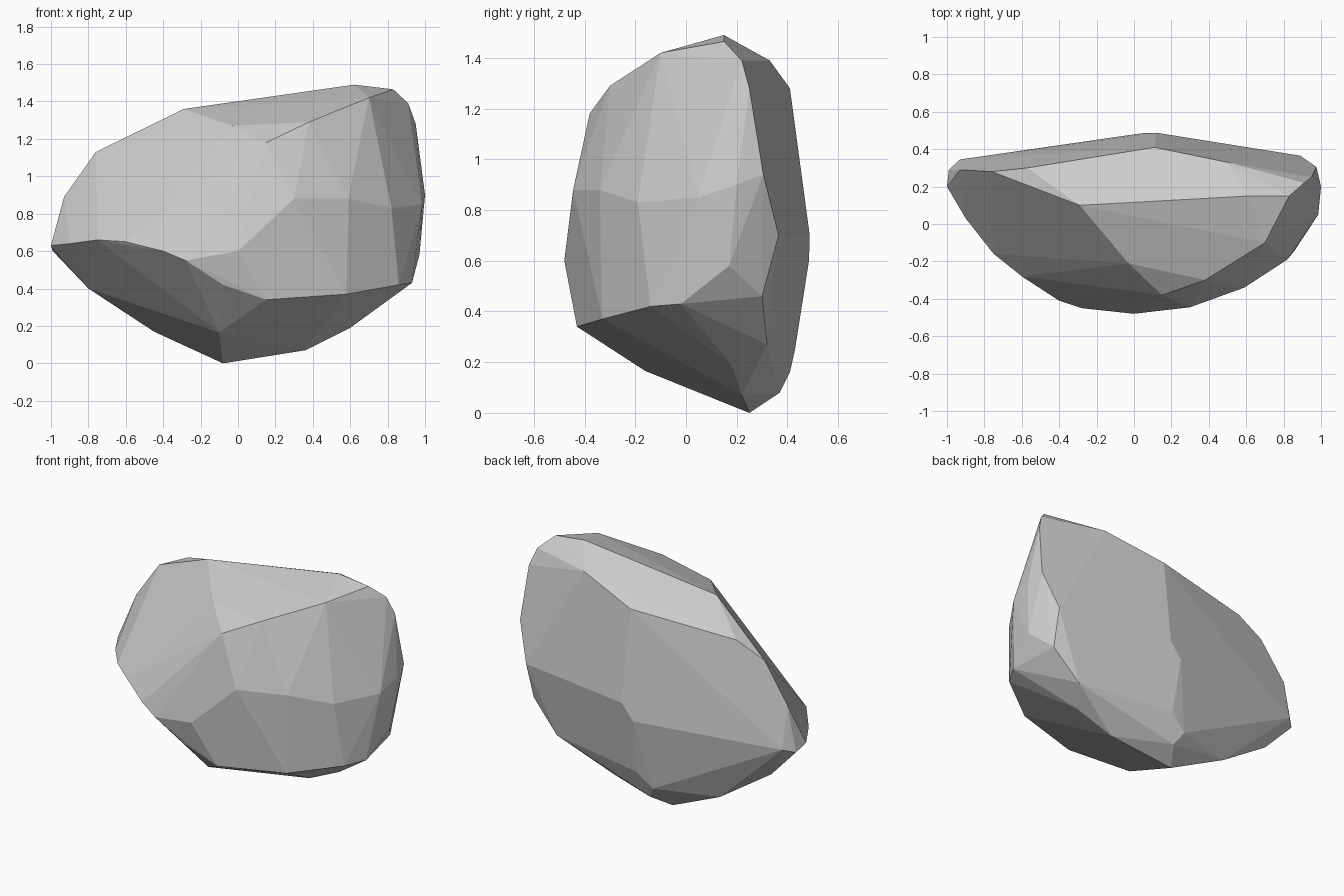
import bpy, bmesh, math

# Rock corners, grouped by zone; the hull of these gives the flat chipped facets
underside = [(-.08, .25, 0), (-.1, -.16, .165), (.36, .22, .07), (.6, .18, .19),
             (.93, -.02, .43), (0, .37, .08), (-.05, .41, .16), (.06, .43, .25),
             (-.45, .3, .17), (-.8, .27, .4), (.7, .32, .27), (.88, .3, .46)]
back = [(.04, .485, .6), (.12, .488, .7), (.89, .365, .7), (-.93, .345, .62),
        (.11, .41, 1.28), (.5, .33, 1.39)]
left_rim = [(-.99, .29, .6), (-1, .2, .63), (-.9, .03, .64), (-.75, -.16, .66),
            (-.6, -.28, .65), (-.4, -.41, .6), (-.28, -.45, .55)]
front = [(0, -.48, .6), (-.08, -.43, .42), (.15, -.43, .34), (.58, -.33, .37),
         (.86, -.14, .42), (.3, -.445, .88), (.59, -.34, .88), (.82, -.19, .83),
         (-.02, -.39, .97)]
crown = [(-.93, .29, .89), (-.76, .28, 1.13), (-.57, .3, 1.22), (-.29, .1, 1.36),
         (-.03, -.21, 1.27), (.15, -.38, 1.18), (.38, -.3, 1.29), (.62, .15, 1.49),
         (.7, -.1, 1.42), (.83, .15, 1.465)]
right_rim = [(.91, .22, 1.39), (.95, .25, 1.28), (1, .2, .9), (.985, .05, .85),
             (.97, .17, .58), (.975, .305, .94)]

bm = bmesh.new()
for p in underside + back + left_rim + front + crown + right_rim:
    bm.verts.new(p)
bmesh.ops.convex_hull(bm, input=bm.verts[:])
bmesh.ops.delete(bm, geom=[v for v in bm.verts if not v.link_faces], context='VERTS')

# Merge nearly coplanar triangles into broad facets
bmesh.ops.dissolve_limit(bm, angle_limit=math.radians(3), verts=bm.verts[:], edges=bm.edges[:])
bmesh.ops.recalc_face_normals(bm, faces=bm.faces[:])

mesh = bpy.data.meshes.new("rock")
bm.to_mesh(mesh)
bm.free()
bpy.context.collection.objects.link(bpy.data.objects.new("rock", mesh))
